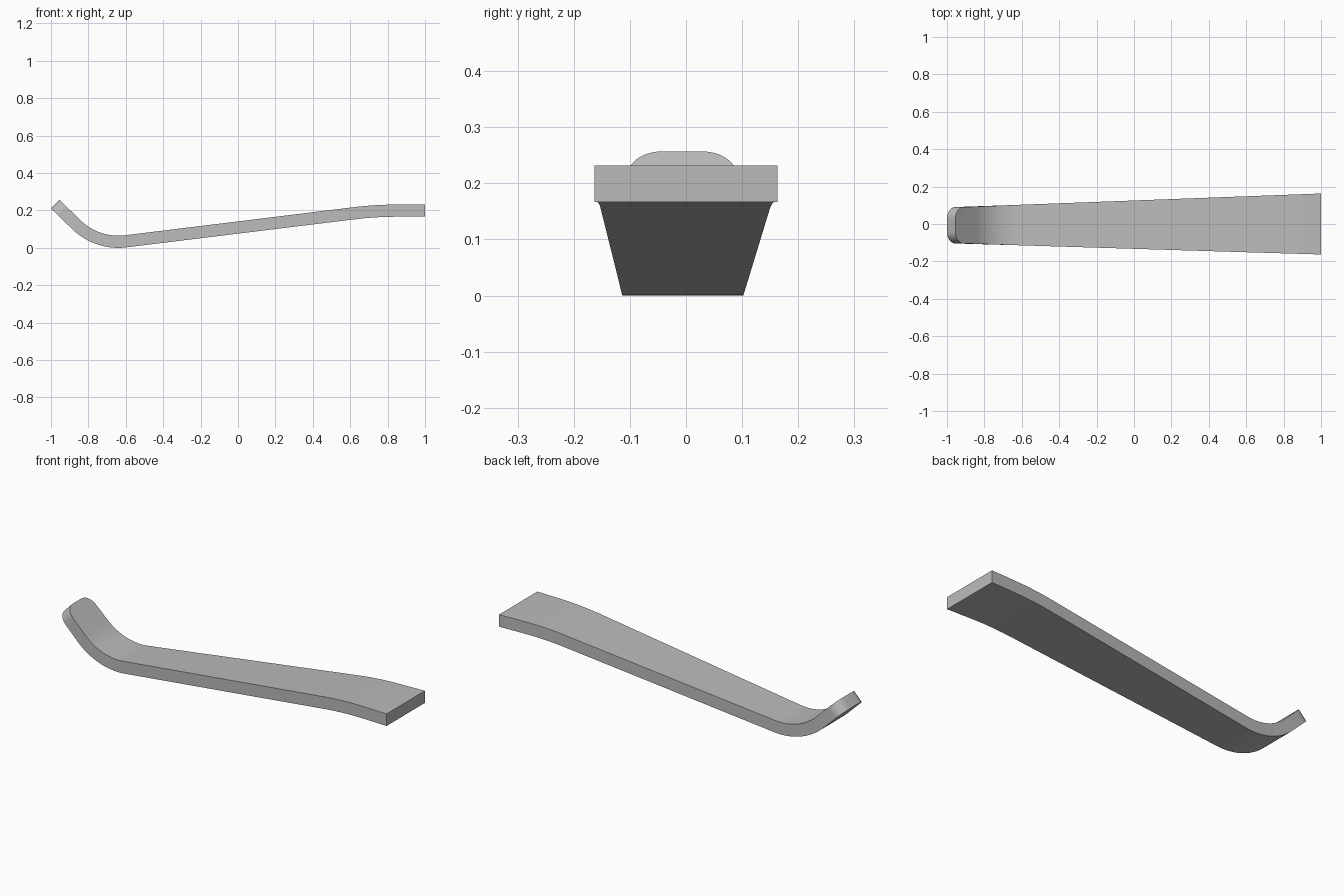
import bpy, bmesh
from math import sin, cos, tan, radians, pi

cube = bpy.data.objects.get("Cube")
if cube:
    bpy.data.objects.remove(cube, do_unlink=True)

# Flat grey finish
grey = bpy.data.materials.new("mid_grey")
grey.use_nodes = True
colour = (0.5, 0.5, 0.5, 1)
grey.diffuse_color = colour
grey.node_tree.nodes["Principled BSDF"].inputs["Base Color"].default_value = colour

HALF_THICK = 0.0325
TIP_ROUND = 0.06
TIP_ANGLE, RISE_ANGLE = radians(-44), radians(7)
BEND_X, BEND_R = -0.64, 0.32
CREST_X = 0.85


def half_width(x):
    return 0.163 - 0.034 * (1 - x)


def arc(cx, cz, radius, start, end, steps):
    """Centreline points on an arc, as (x, z, slope angle)."""
    angles = [start + (end - start) * i / steps for i in range(steps + 1)]
    return [(cx + radius * sin(a), cz - radius * cos(a), a) for a in angles]


# Centreline: curled tip, long rising blade, level end
bend = arc(BEND_X, HALF_THICK + BEND_R, BEND_R, TIP_ANGLE, RISE_ANGLE, 24)
bx, bz, _ = bend[-1]
rise_x = 0.62
rise_z = bz + (rise_x - bx) * tan(RISE_ANGLE)
crest_r = (CREST_X - rise_x) / sin(RISE_ANGLE)
crest = arc(CREST_X, rise_z - crest_r * cos(RISE_ANGLE),
            -crest_r, RISE_ANGLE, 0, 10)
crest = [(x, z, a) for x, z, a in crest]
end_z = crest[-1][1]

# Rounded tip sections, measured back along the slope from the very end
tip_x = -1 - HALF_THICK * sin(TIP_ANGLE)
tip_z = bend[0][1] + (tip_x - bend[0][0]) * tan(TIP_ANGLE)
sections = []
for i in range(13):
    t = pi / 2 * i / 12
    back = TIP_ROUND * (1 - cos(t))
    x = tip_x + back * cos(TIP_ANGLE)
    z = tip_z + back * sin(TIP_ANGLE)
    sections.append((x, z, TIP_ANGLE, half_width(x) - TIP_ROUND * (1 - sin(t))))
for x, z, a in bend + crest + [(1, end_z, 0)]:
    sections.append((x, z, a, half_width(x)))

# Skin the rectangular sections into one bar
bm = bmesh.new()
rings = []
for x, z, a, w in sections:
    mid_y = -0.0035 * (1 - x)
    rings.append([bm.verts.new((x - side * HALF_THICK * sin(a), mid_y + y * w,
                                z + side * HALF_THICK * cos(a)))
                  for y, side in ((-1, -1), (1, -1), (1, 1), (-1, 1))])
for r, s in zip(rings, rings[1:]):
    for k in range(4):
        n = (k + 1) % 4
        bm.faces.new((r[k], r[n], s[n], s[k]))
bm.faces.new(rings[0])
bm.faces.new(rings[-1])
bmesh.ops.recalc_face_normals(bm, faces=bm.faces)
mesh = bpy.data.meshes.new("curved_blade")
bm.to_mesh(mesh)
bm.free()
mesh.materials.append(grey)

blade = bpy.data.objects.new("curved_blade", mesh)
bpy.context.collection.objects.link(blade)
bpy.context.view_layer.objects.active = blade
blade.select_set(True)
bpy.ops.object.shade_smooth_by_angle(angle=radians(30))
